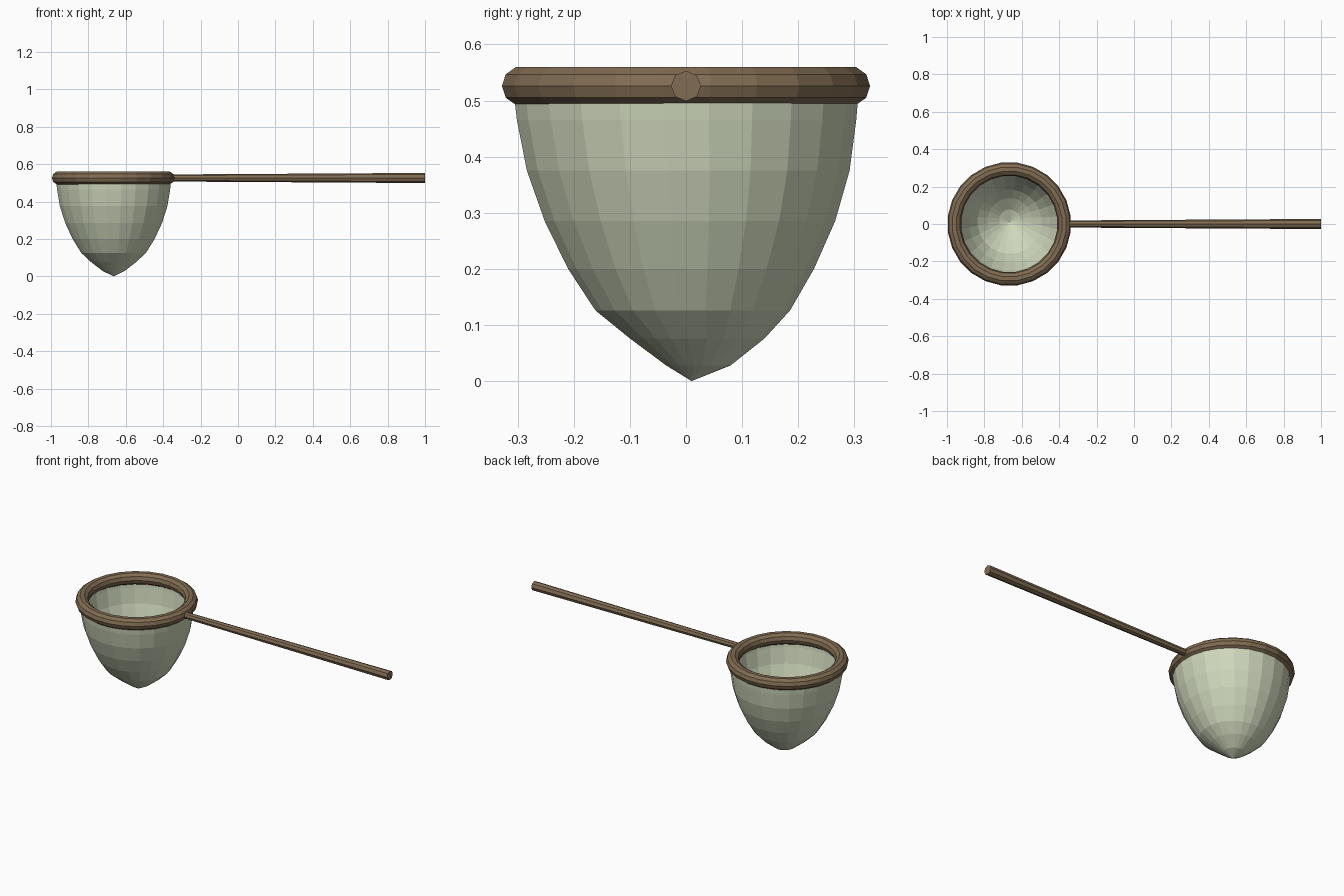
import bpy, bmesh, math

if "Cube" in bpy.data.objects:
    bpy.data.objects.remove(bpy.data.objects["Cube"])

CX, RIM_Z, SIDES = -0.667, 0.526, 24

def material(name, rgb):
    m = bpy.data.materials.new(name)
    m.diffuse_color = (*rgb, 1)
    m.use_nodes = True
    m.node_tree.nodes["Principled BSDF"].inputs["Base Color"].default_value = m.diffuse_color
    return m

wood = material("brown_wood", (0.22, 0.15, 0.085))
cloth = material("pale_green_mesh", (0.62, 0.68, 0.50))

def make_object(name, bm, mat):
    bmesh.ops.recalc_face_normals(bm, faces=bm.faces)
    me = bpy.data.meshes.new(name)
    bm.to_mesh(me)
    bm.free()
    me.materials.append(mat)
    ob = bpy.data.objects.new(name, me)
    bpy.context.collection.objects.link(ob)
    return ob

def bridge(bm, a, b):
    n = len(a)
    for i in range(n):
        bm.faces.new((a[i], a[(i + 1) % n], b[(i + 1) % n], b[i]))

# Hoop: ten-sided section swept round in flat segments
bm = bmesh.new()
loops = []
for i in range(SIDES):
    a = 2 * math.pi * (i + 0.5) / SIDES
    loop = []
    for j in range(10):
        t = 2 * math.pi * j / 10
        r = 0.2945 + 0.0365 * math.cos(t)
        loop.append(bm.verts.new((CX + r * math.cos(a), r * math.sin(a),
                                  RIM_Z + 0.0355 * math.sin(t))))
    loops.append(loop)
for i in range(SIDES):
    bridge(bm, loops[i], loops[(i + 1) % SIDES])
make_object("hoop", bm, wood)

# Net bag: rings (height, radius, sideways sag) closing to a tip
rings = [(0.525, 0.311, 0), (0.465, 0.305, 0.001), (0.375, 0.290, 0.004),
         (0.285, 0.261, 0.007), (0.20, 0.221, 0.009), (0.126, 0.175, 0.012),
         (0.076, 0.121, 0.020), (0.028, 0.058, 0.022)]
bm = bmesh.new()
loops = []
for z, r, sag in rings:
    loops.append([bm.verts.new((CX + 0.002 + r * math.cos(a), sag + r * math.sin(a), z))
                  for a in (2 * math.pi * (i + 0.5) / SIDES for i in range(SIDES))])
for a, b in zip(loops, loops[1:]):
    bridge(bm, a, b)
tip = bm.verts.new((CX + 0.003, 0.01, 0.0))
for i in range(SIDES):
    bm.faces.new((loops[-1][i], loops[-1][(i + 1) % SIDES], tip))
bag = make_object("net_bag", bm, cloth)
thick = bag.modifiers.new("thin_cloth", 'SOLIDIFY')
thick.thickness = 0.004
thick.offset = -1

# Handle: eight-sided pole, slightly thicker at the grip end
bm = bmesh.new()
ends = []
for x, r in ((-0.355, 0.019), (1.0, 0.027)):
    ends.append([bm.verts.new((x, r * math.cos(j * math.pi / 4),
                               RIM_Z + r * math.sin(j * math.pi / 4))) for j in range(8)])
bridge(bm, *ends)
for e in ends:
    bm.faces.new(e)
make_object("handle", bm, wood)
